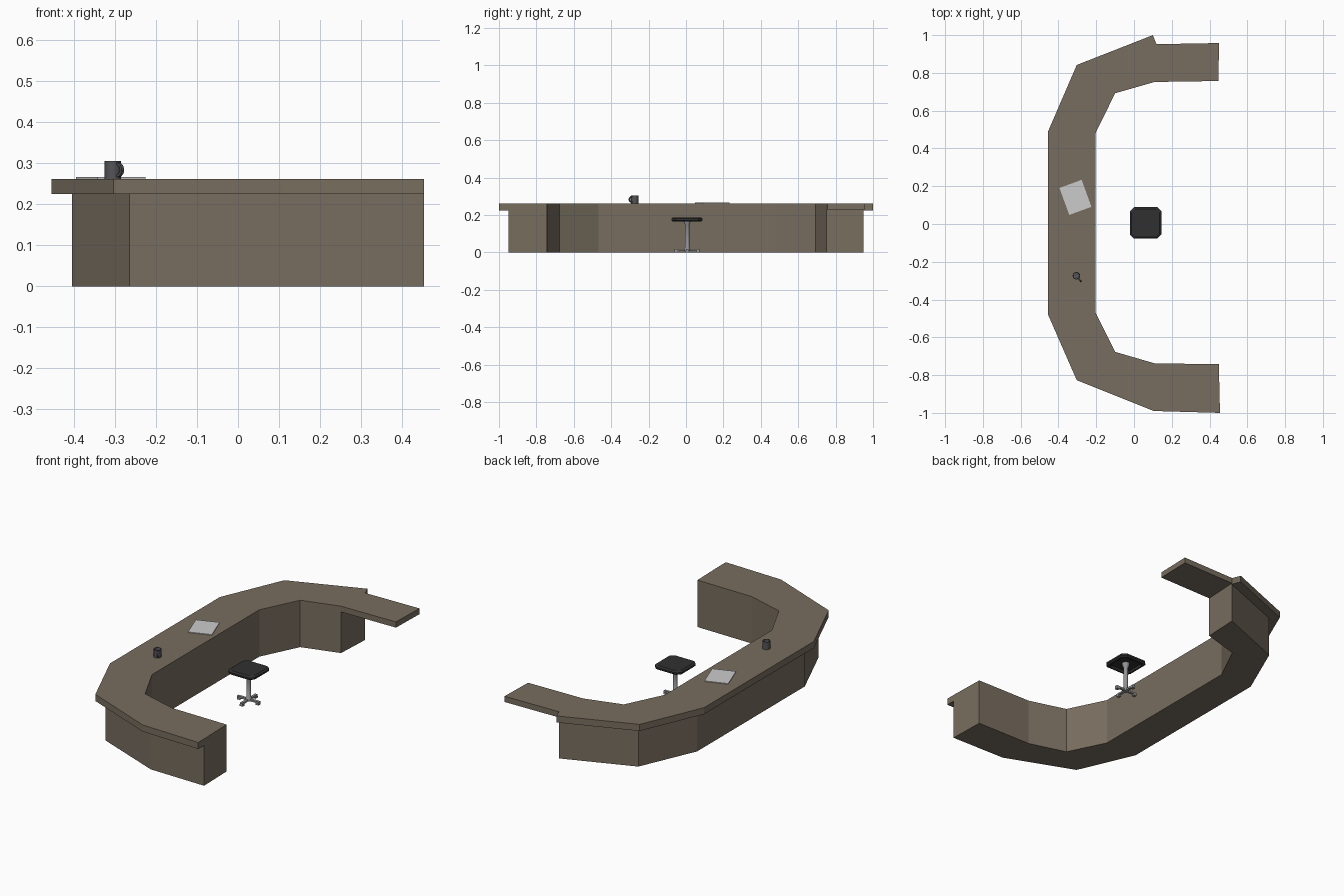
import bpy, bmesh, math
from mathutils import Matrix, Vector

if "Cube" in bpy.data.objects:
    bpy.data.objects.remove(bpy.data.objects["Cube"])


def material(name, r, g, b):
    m = bpy.data.materials.new(name)
    m.diffuse_color = (r, g, b, 1)
    m.use_nodes = True
    m.node_tree.nodes["Principled BSDF"].inputs["Base Color"].default_value = m.diffuse_color
    return m


WOOD = material("counter_brown", 0.19, 0.155, 0.115)
BLACK = material("seat_black", 0.03, 0.03, 0.03)
METAL = material("metal_grey", 0.3, 0.3, 0.31)
PAPER = material("paper_grey", 0.65, 0.65, 0.66)
MUG = material("mug_dark", 0.09, 0.09, 0.1)


def finish(name, bm, mat, smooth=False):
    bmesh.ops.recalc_face_normals(bm, faces=bm.faces)
    me = bpy.data.meshes.new(name)
    bm.to_mesh(me)
    bm.free()
    ob = bpy.data.objects.new(name, me)
    bpy.context.collection.objects.link(ob)
    me.materials.append(mat)
    if smooth:
        bpy.context.view_layer.objects.active = ob
        ob.select_set(True)
        bpy.ops.object.shade_smooth_by_angle(angle=math.radians(50))
        ob.select_set(False)
    return ob


def skin(name, rings, mat, cap=True, closed=False, smooth=False):
    """Join equal rings of points into a solid."""
    bm = bmesh.new()
    vs = [[bm.verts.new(p) for p in r] for r in rings]
    n = len(vs[0])
    pairs = list(zip(vs, vs[1:])) + ([(vs[-1], vs[0])] if closed else [])
    for a, b in pairs:
        for i in range(n):
            j = (i + 1) % n
            bm.faces.new((a[i], a[j], b[j], b[i]))
    if cap and not closed:
        bm.faces.new(vs[0])
        bm.faces.new(vs[-1])
    return finish(name, bm, mat, smooth)


def box(name, loc, size, mat, angle=0):
    bm = bmesh.new()
    bmesh.ops.create_cube(bm, size=1, matrix=Matrix.Translation(loc)
                          @ Matrix.Rotation(angle, 4, 'Z')
                          @ Matrix.Diagonal((*size, 1)))
    return finish(name, bm, mat)


def lathe(name, centre, profile, sides, mat, smooth=True):
    rings = [[(centre[0] + r * math.cos(2 * math.pi * i / sides),
               centre[1] + r * math.sin(2 * math.pi * i / sides), z)
              for i in range(sides)] for r, z in profile]
    return skin(name, rings, mat, smooth=smooth)


# Counter: L-shaped section swept around the U (inner, body outer, lip outer)
TOP, LIP = 0.262, 0.225
stations = [
    ((0.449, -0.742), (0.454, -0.948), (0.454, -1.0)),
    ((0.11, -0.738), (0.12, -0.942), (0.105, -0.99)),
    ((-0.10, -0.677), (-0.265, -0.79), (-0.303, -0.827)),
    ((-0.204, -0.467), (-0.405, -0.47), (-0.455, -0.48)),
    ((-0.204, 0.48), (-0.405, 0.48), (-0.455, 0.49)),
    ((-0.10, 0.692), (-0.265, 0.80), (-0.303, 0.842)),
    ((0.11, 0.752), (0.12, 0.95), (0.10, 1.0)),
]
skin("counter", [[(*i, 0), (*b, 0), (*b, LIP), (*o, LIP), (*o, TOP), (*b, TOP), (*i, TOP)]
                 for i, b, o in stations], WOOD)

# Hinged flap at the open end
flap = [(0.11, 0.752), (0.12, 0.952), (0.451, 0.958), (0.446, 0.757)]
skin("counter_flap", [[(x, y, z) for x, y in flap] for z in (0.23, TOP)], WOOD)

# Stool seat: chamfered square cushion, hollow underneath
SX, SY = 0.062, 0.006


def chamfered(h, c, z):
    pts = [(h, h - c), (h - c, h), (c - h, h), (-h, h - c),
           (-h, c - h), (c - h, -h), (h - c, -h), (h, c - h)]
    return [(SX + x, SY + y, z) for x, y in pts]


skin("stool_seat", [chamfered(*a) for a in (
    (0.064, 0.018, 0.178), (0.066, 0.018, 0.165), (0.075, 0.02, 0.165),
    (0.083, 0.021, 0.172), (0.083, 0.021, 0.181), (0.074, 0.019, 0.188))], BLACK)

# Stool column and foot cross
lathe("stool_column", (SX, SY), [(0.016, 0.008), (0.016, 0.024), (0.012, 0.028),
                                 (0.012, 0.15), (0.02, 0.168), (0.02, 0.18)], 12, METAL)
for k in range(4):
    a = k * math.pi / 2
    d = Vector((math.cos(a), math.sin(a), 0))
    o = Vector((SX, SY, 0))
    box("stool_leg", o + d * 0.034 + Vector((0, 0, 0.014)), (0.066, 0.014, 0.01), METAL, a)
    box("stool_foot", o + d * 0.058 + Vector((0, 0, 0.005)), (0.018, 0.018, 0.01), METAL, a)

# Sheet of paper on the counter
box("paper_pad", (-0.31, 0.141, 0.2635), (0.125, 0.152, 0.005), PAPER, math.radians(20))

# Mug with a hollow inside
MX, MY = -0.305, -0.274
lathe("mug", (MX, MY), [(0.02, 0.261), (0.02, 0.305), (0.0175, 0.305), (0.0165, 0.267)], 12, MUG)

# Mug handle: half loop of square section
d = Vector((0.62, -0.78, 0))
side = Vector((0.78, 0.62, 0)) * 0.004
up = Vector((0, 0, 1))
rings = []
for k in range(7):
    t = -math.pi / 2 + math.pi * k / 6
    ray = d * math.cos(t) * 1.2 + up * math.sin(t)
    c = Vector((MX, MY, 0.284)) + d * 0.018
    rings.append([c + ray * 0.018 + side, c + ray * 0.018 - side,
                  c + ray * 0.012 - side, c + ray * 0.012 + side])
skin("mug_handle", rings, MUG)
